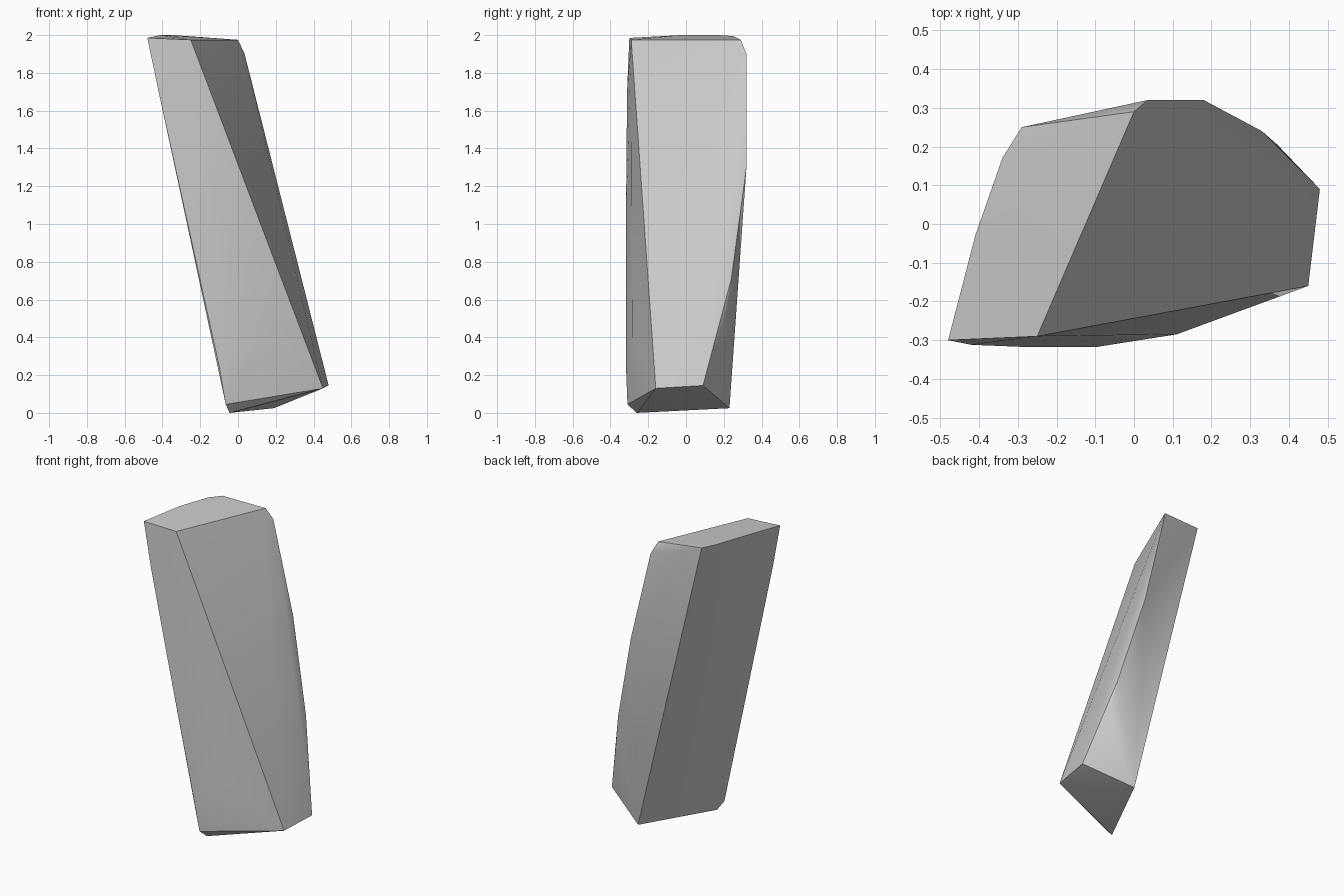
import bpy
import bmesh
import math

default_cube = bpy.data.objects.get("Cube")
if default_cube:
    bpy.data.objects.remove(default_cube, do_unlink=True)

# Stone colour
stone = bpy.data.materials.new("grey_stone")
stone.use_nodes = True
stone_colour = (0.6, 0.6, 0.6, 1)
stone.diffuse_color = stone_colour
stone.node_tree.nodes["Principled BSDF"].inputs["Base Color"].default_value = stone_colour

# Corner points of the leaning shard, grouped by region
top_rim = [(-.48, -.3, 1.985), (-.25, -.29, 1.975), (0, .29, 1.975),
           (-.29, .25, 1.995), (-.34, .17, 2), (-.41, -.03, 2)]
rear_shoulder = [(.035, .32, 1.9), (.18, .32, 1.3)]
rear_bevel = [(.33, .24, .71), (.37, .205, .5)]
front_bulge = [(-.42, -.312, 1.7), (-.27, -.318, 1.02),
               (-.1, -.318, .25), (.11, -.285, .4)]
side_foot = [(.45, -.16, .13), (.48, .09, .145)]
base_tip = [(-.065, -.31, .045), (-.045, -.26, 0), (.19, .23, .025)]


def build_shard(name, groups, material):
    """Wrap a tight convex skin around the corner groups."""
    bm = bmesh.new()
    for group in groups:
        for corner in group:
            bm.verts.new(corner)
    bmesh.ops.convex_hull(bm, input=bm.verts[:])
    loose = [v for v in bm.verts if not v.link_faces]
    bmesh.ops.delete(bm, geom=loose, context='VERTS')
    bmesh.ops.recalc_face_normals(bm, faces=bm.faces[:])
    mesh = bpy.data.meshes.new(name)
    bm.to_mesh(mesh)
    bm.free()
    mesh.materials.append(material)
    shard = bpy.data.objects.new(name, mesh)
    bpy.context.collection.objects.link(shard)
    return shard


rock_shard = build_shard(
    "rock_shard",
    [top_rim, rear_shoulder, rear_bevel, front_bulge, side_foot, base_tip],
    stone)

# Soft facets with crisp ridges
bpy.ops.object.select_all(action='DESELECT')
rock_shard.select_set(True)
bpy.context.view_layer.objects.active = rock_shard
bpy.ops.object.shade_smooth_by_angle(angle=math.radians(30))
